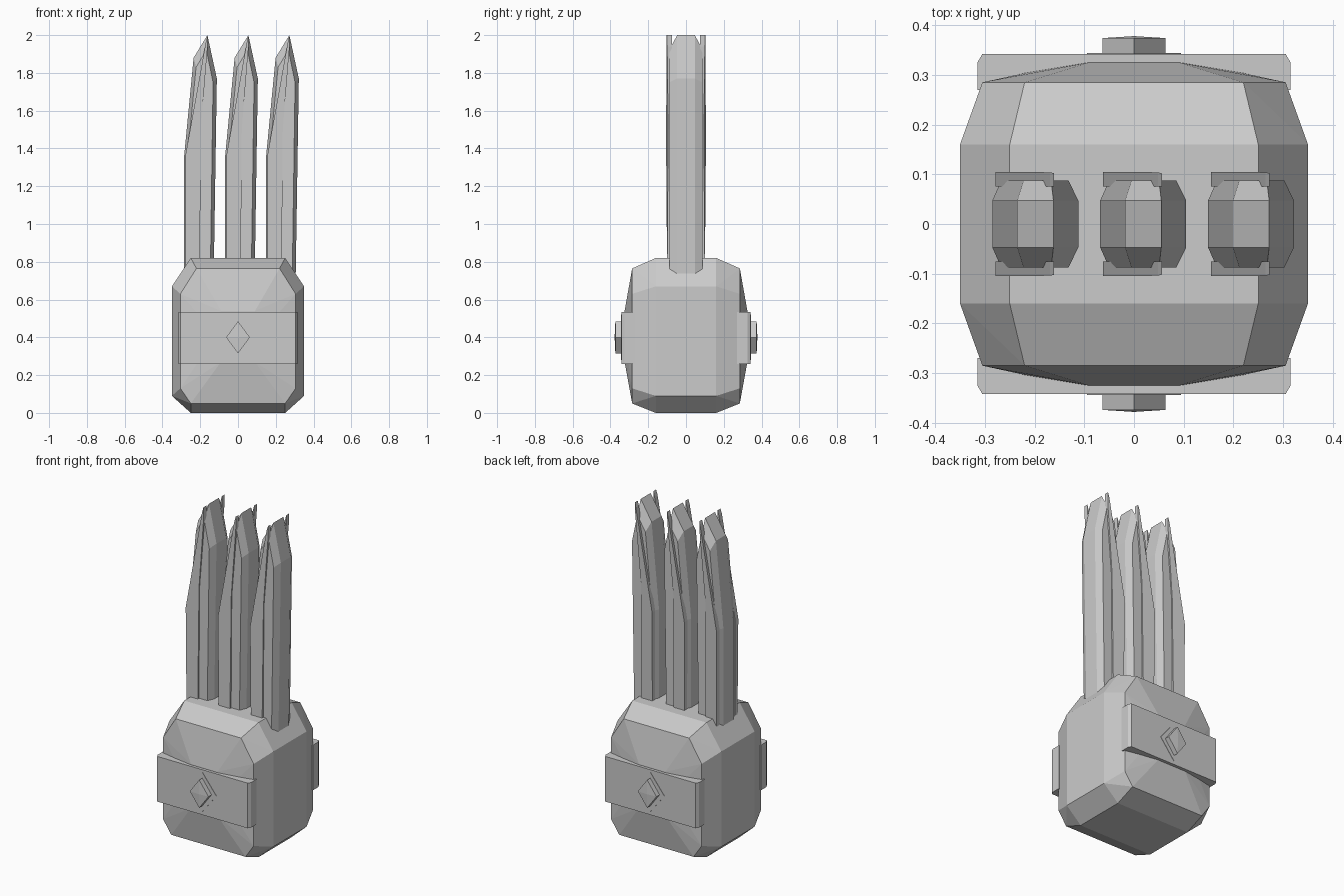
import bpy
import bmesh
from itertools import product


def remove_default():
    cube = bpy.data.objects.get("Cube")
    if cube:
        bpy.data.objects.remove(cube, do_unlink=True)


remove_default()

grey = bpy.data.materials.new("light grey")
grey.use_nodes = True
colour = (0.6, 0.6, 0.6, 1)
grey.diffuse_color = colour
grey.node_tree.nodes["Principled BSDF"].inputs["Base Color"].default_value = colour


def finish(name, bm):
    bmesh.ops.recalc_face_normals(bm, faces=bm.faces)
    mesh = bpy.data.meshes.new(name)
    bm.to_mesh(mesh)
    bm.free()
    mesh.materials.append(grey)
    obj = bpy.data.objects.new(name, mesh)
    bpy.context.collection.objects.link(obj)
    return obj


def hull(name, points):
    """Faceted convex solid wrapped around the points."""
    bm = bmesh.new()
    for p in points:
        bm.verts.new(p)
    result = bmesh.ops.convex_hull(bm, input=bm.verts)
    loose = {g for g in result["geom_interior"] if isinstance(g, bmesh.types.BMVert)}
    bmesh.ops.delete(bm, geom=list(loose), context="VERTS")
    bmesh.ops.dissolve_limit(bm, angle_limit=0.01, verts=bm.verts, edges=bm.edges)
    return finish(name, bm)


def loft(name, rings):
    """Closed solid through matching (x, y, z) rings."""
    bm = bmesh.new()
    loops = [[bm.verts.new(p) for p in ring] for ring in rings]
    for a, b in zip(loops, loops[1:]):
        for i in range(len(a)):
            j = (i + 1) % len(a)
            bm.faces.new((a[i], a[j], b[j], b[i]))
    bm.faces.new(loops[0])
    bm.faces.new(loops[-1])
    return finish(name, bm)


def mirror_xy(points):
    return [(x * sx, y * sy, z) for x, y, z in points for sx, sy in product((1, -1), repeat=2)]


# Chamfered hand block with slightly crowned front and back
hull("hand_block", mirror_xy([
    (0.25, 0.16, 0.82), (0.22, 0.285, 0.765),
    (0.35, 0.16, 0.67), (0.305, 0.285, 0.63),
    (0.35, 0.16, 0.09), (0.305, 0.285, 0.13),
    (0.25, 0.16, 0), (0.25, 0.285, 0.05),
    (0.09, 0.325, 0.54), (0.09, 0.325, 0.27),
    (0.19, 0.31, 0.5), (0.19, 0.31, 0.3),
]))


def diamond(half_width, half_height, y):
    z = 0.4
    return [(half_width, y, z), (0, y, z + half_height),
            (-half_width, y, z), (0, y, z - half_height)]


# Straps and diamond studs on both faces
for side, label in ((-1, "front"), (1, "back")):
    strap = [(sx * x, side * y, z) for sx in (1, -1) for z in (0.26, 0.535)
             for x, y in ((0.315, 0.27), (0.315, 0.325), (0.305, 0.342))]
    hull(label + "_strap", strap)
    loft(label + "_diamond_base", [diamond(0.095, 0.12, side * y) for y in (0.338, 0.344)])
    hull(label + "_diamond_stud",
         diamond(0.063, 0.085, side * 0.335) + diamond(0.063, 0.085, side * 0.374)
         + [(0, side * 0.378, 0.4)])

# Blade outline, its inset outline, and the thin cheek outline
outer = [(-0.068, 0.7), (-0.068, 1.36), (-0.018, 1.88), (0.055, 2), (0.105, 1.77), (0.088, 0.7)]
inner = [(-0.05, 0.7), (-0.05, 1.36), (-0.005, 1.83), (0.05, 1.92), (0.085, 1.75), (0.07, 0.7)]
cheek = [(-0.06, 0.75), (-0.062, 1.36), (0.048, 1.97), (0.056, 2), (0.056, 1.94),
         (0.02, 1.5), (0.015, 0.75)]
cheek_depth = [0.1, 0.105, 0.104, 0.102, 0.1, 0.094, 0.1]

for label, x0 in (("right", -0.217), ("middle", 0), ("left", 0.217)):
    sections = ((inner, -0.088), (outer, -0.047), (outer, 0.047), (inner, 0.088))
    loft(label + "_blade", [[(x0 + x, y, z) for x, z in ring] for ring, y in sections])
    for side, face in ((-1, "front"), (1, "back")):
        loft(f"{label}_blade_{face}_cheek", [
            [(x0 + x, side * 0.075, z) for x, z in cheek],
            [(x0 + x, side * y, z) for (x, z), y in zip(cheek, cheek_depth)],
        ])
